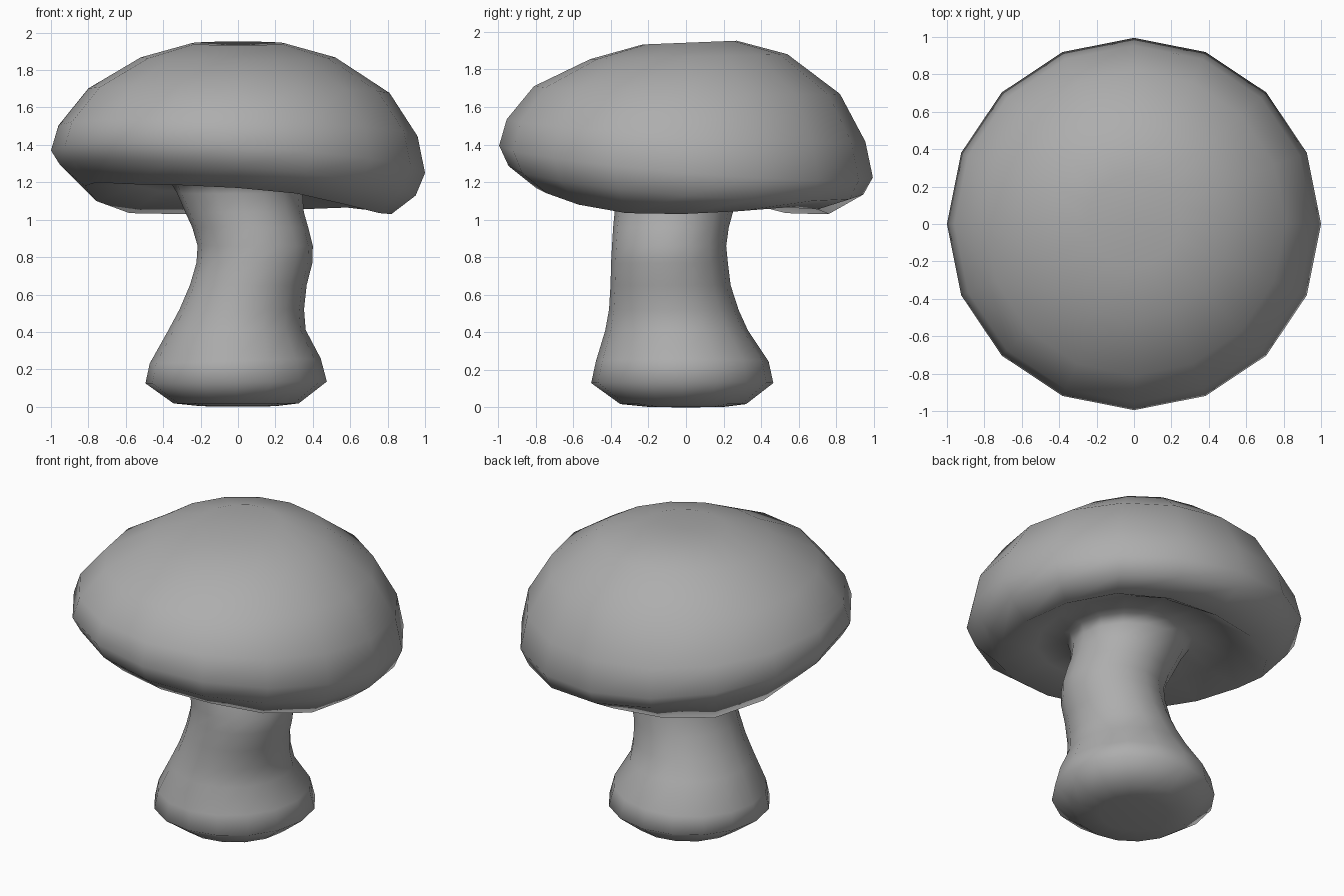
import bpy, bmesh
from math import cos, sin, tau

SIDES = 16


def ring(cx, cy, rx, ry, z, tilt_x=0, tilt_y=0, wave=None):
    """One 16-sided loop, optionally leaning or following a wavy height list."""
    pts = []
    for i in range(SIDES):
        a = tau * i / SIDES
        x, y = rx * cos(a), ry * sin(a)
        h = z + tilt_x * x + tilt_y * y + (wave[i] if wave else 0)
        pts.append((cx + x, cy + y, h))
    return pts


def loft(name, rings, start, end):
    """Skin a stack of rings (bottom to top), closed by centre points."""
    bm = bmesh.new()
    loops = [[bm.verts.new(p) for p in r] for r in rings]
    for a, b in zip(loops, loops[1:]):
        for i in range(SIDES):
            j = (i + 1) % SIDES
            bm.faces.new((a[i], a[j], b[j], b[i]))
    for point, loop in ((start, loops[0]), (end, loops[-1])):
        c = bm.verts.new(point)
        for i in range(SIDES):
            bm.faces.new((loop[i], loop[(i + 1) % SIDES], c))
    bmesh.ops.recalc_face_normals(bm, faces=bm.faces)
    mesh = bpy.data.meshes.new(name)
    bm.to_mesh(mesh)
    bm.free()
    mesh.shade_smooth()
    obj = bpy.data.objects.new(name, mesh)
    bpy.context.collection.objects.link(obj)
    return obj


# Stem: bulbous foot, bent waist, flaring into the cap
stem_rings = [
    ring(0, 0, 0.20, 0.20, 0.003),
    ring(-0.01, -0.015, 0.335, 0.335, 0.018),
    ring(-0.01, -0.02, 0.485, 0.485, 0.13, 0.01),
    ring(-0.015, -0.02, 0.457, 0.46, 0.245, 0.03),
    ring(-0.005, -0.05, 0.367, 0.38, 0.41),
    ring(0.02, -0.065, 0.333, 0.345, 0.52),
    ring(0.055, -0.082, 0.312, 0.32, 0.65),
    ring(0.088, -0.088, 0.31, 0.311, 0.77),
    ring(0.092, -0.09, 0.308, 0.304, 0.86),
    ring(0.065, -0.08, 0.31, 0.308, 0.96),
    ring(0.035, -0.065, 0.317, 0.315, 1.04),
    ring(0.01, -0.05, 0.335, 0.335, 1.14),
    ring(0.0, -0.04, 0.375, 0.37, 1.21, -0.04, -0.04),
]

# Cap: hollow underside, wavy lip, leaning rim, dimpled crown
lip = [1.03, 1.045, 1.065, 1.055, 1.03, 1.03, 1.035, 1.10,
       1.18, 1.20, 1.19, 1.185, 1.17, 1.14, 1.08, 1.035]
under = [0.4 * (h - 1.10) for h in lip]
cap_rings = [
    ring(0, 0, 0.58, 0.58, 1.18, wave=under),
    ring(0, -0.02, 0.82, 0.78, 0, wave=lip),
    ring(0, 0, 0.95, 0.945, 1.21, -0.085, -0.08),
    ring(0, 0, 1.00, 0.995, 1.31, -0.06, -0.085),
    ring(0, 0, 0.96, 0.955, 1.475, -0.03, -0.062),
    ring(0.005, 0.005, 0.805, 0.815, 1.69, -0.015, -0.025),
    ring(0, 0.015, 0.52, 0.525, 1.868, 0, 0.025),
    ring(0, 0.02, 0.25, 0.25, 1.943, 0, 0.04),
]

mushroom = loft("mushroom", stem_rings + cap_rings, (0, 0, 0), (0, 0.03, 1.925))

# Darker grey
grey = bpy.data.materials.new("grey")
grey.diffuse_color = (0.42, 0.42, 0.42, 1)
mushroom.data.materials.append(grey)
